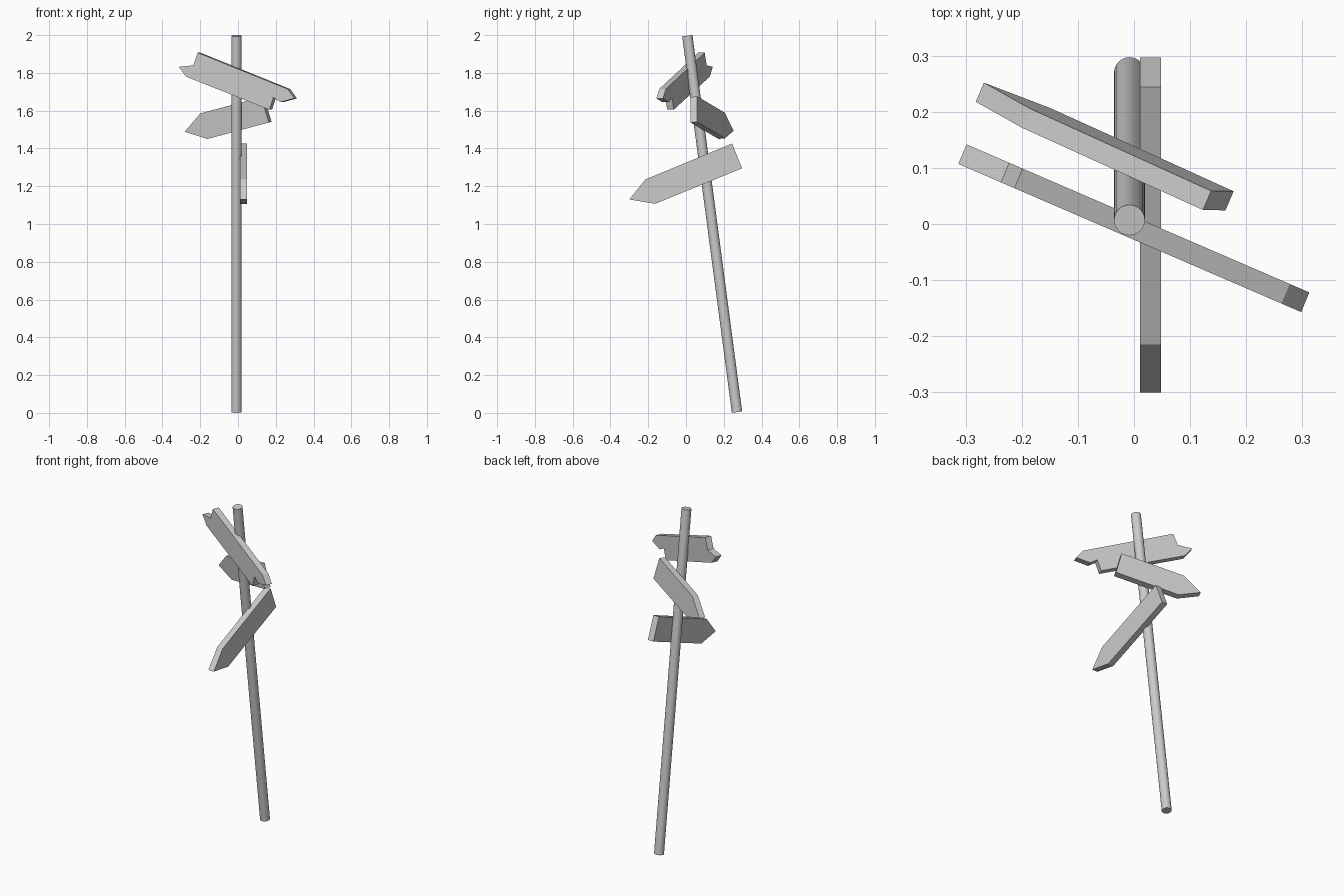
import bpy, bmesh
from mathutils import Vector

if "Cube" in bpy.data.objects:
    bpy.data.objects.remove(bpy.data.objects["Cube"])


def board(name, outline, place, depth):
    """Extrude a 2D outline, placed in space by place(a, z), along depth."""
    bm = bmesh.new()
    face = bm.faces.new([bm.verts.new(place(a, z)) for a, z in outline])
    new = bmesh.ops.extrude_face_region(bm, geom=[face], use_keep_orig=True)["geom"]
    bmesh.ops.translate(bm, vec=depth, verts=[v for v in new if isinstance(v, bmesh.types.BMVert)])
    bmesh.ops.recalc_face_normals(bm, faces=bm.faces)
    mesh = bpy.data.meshes.new(name)
    bm.to_mesh(mesh)
    bm.free()
    obj = bpy.data.objects.new(name, mesh)
    bpy.context.collection.objects.link(obj)
    return obj


# leaning round pole
bottom, top = Vector((-0.008, 0.270, 0.004)), Vector((-0.008, 0.007, 1.997))
axis = top - bottom
bpy.ops.mesh.primitive_cylinder_add(vertices=24, radius=0.0275, depth=axis.length,
                                    location=(bottom + top) / 2,
                                    rotation=axis.to_track_quat('Z', 'Y').to_euler())
bpy.context.object.name = "pole"
bpy.ops.object.shade_smooth_by_angle()

# top sign: notched at both ends, in front of the pole
board("top_sign",
      [(-0.313, 1.832), (-0.237, 1.840), (-0.213, 1.907), (0.263, 1.714), (0.298, 1.665),
       (0.225, 1.645), (0.187, 1.670), (0.166, 1.605), (-0.275, 1.780)],
      lambda x, z: (x, 0.107 - 0.432 * (x + 0.313), z), (0.0145, 0.035, 0))

# middle sign: arrow behind the pole, leaning with it
board("middle_sign",
      [(-0.282, 1.489), (-0.200, 1.585), (0.123, 1.672), (0.163, 1.537), (-0.163, 1.450)],
      lambda x, z: (x, 0.025 - 0.422 * (x - 0.123) - 0.12 * (z - 1.672), z),
      (0.0145, 0.034, 0.004))

# lower sign: arrow on the right side, pointing to the front
board("lower_sign",
      [(-0.300, 1.130), (-0.215, 1.236), (0.244, 1.426), (0.297, 1.295), (-0.163, 1.107)],
      lambda y, z: (0.011, y, z), (0.037, 0, 0))
